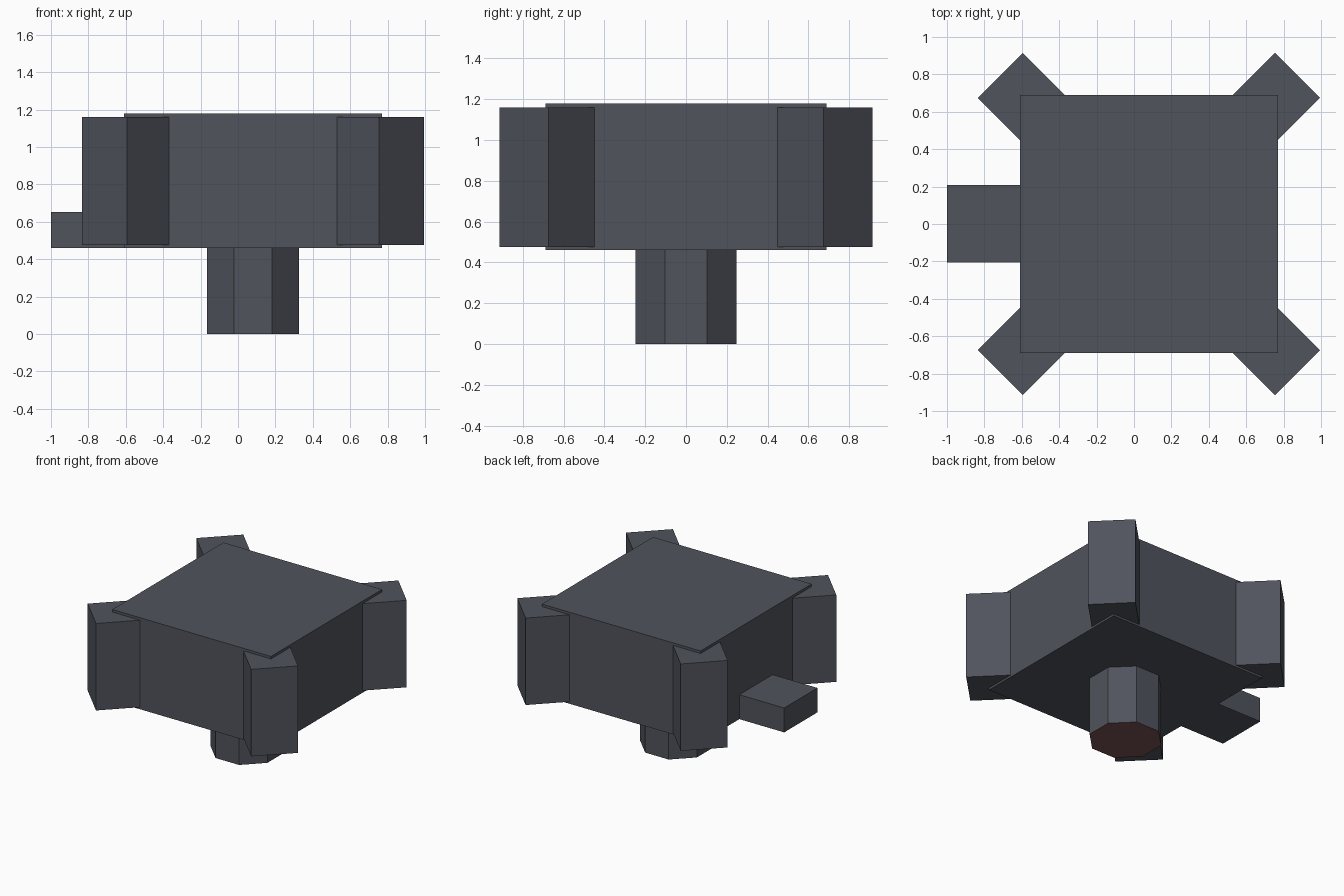
import bpy, bmesh, math
from mathutils import Matrix, Vector

if "Cube" in bpy.data.objects:
    bpy.data.objects.remove(bpy.data.objects["Cube"])


def material(name, rgb):
    m = bpy.data.materials.new(name)
    m.diffuse_color = (*rgb, 1)
    m.use_nodes = True
    m.node_tree.nodes["Principled BSDF"].inputs["Base Color"].default_value = m.diffuse_color
    return m


GREY = material("slate grey", (0.080, 0.088, 0.107))
RED = material("dull red", (0.19, 0.085, 0.085))
CX = 0.08  # centre line of body and stem


def add_object(name, bm, mats):
    me = bpy.data.meshes.new(name)
    bm.to_mesh(me)
    bm.free()
    for m in mats:
        me.materials.append(m)
    ob = bpy.data.objects.new(name, me)
    bpy.context.collection.objects.link(ob)
    return ob


def box(name, lo, hi, pivot=(0, 0, 0), angle=0):
    """Box between two corners, turned about z and moved to the pivot."""
    lo, hi = Vector(lo), Vector(hi)
    bm = bmesh.new()
    bmesh.ops.create_cube(bm, size=1)
    size = hi - lo
    mat = (Matrix.Translation(pivot) @ Matrix.Rotation(angle, 4, 'Z')
           @ Matrix.Translation((lo + hi) / 2)
           @ Matrix.Diagonal((size.x, size.y, size.z, 1)))
    bmesh.ops.transform(bm, matrix=mat, verts=bm.verts)
    return add_object(name, bm, [GREY])


# Main square body
box("body", (-0.61, -0.69, 0.46), (0.77, 0.69, 1.18))

# Diagonal blocks at the four corners
reach = 0.795 * math.sqrt(2)
for i, name in enumerate(("back_right", "back_left", "front_left", "front_right")):
    box("corner_block_" + name, (0.70, -0.17, 0.476), (reach, 0.17, 1.16),
        (CX, 0, 0), math.radians(45 + 90 * i))

# Low tab on the left side
box("side_tab", (-1.0, -0.205, 0.46), (-0.60, 0.208, 0.652))

# Octagonal stem with a red underside
bm = bmesh.new()
r = 0.247 / math.cos(math.pi / 8)
bmesh.ops.create_cone(bm, cap_ends=True, segments=8, radius1=r, radius2=r, depth=0.47,
                      matrix=Matrix.Translation((CX, 0, 0.235))
                      @ Matrix.Rotation(math.pi / 8, 4, 'Z'))
# Keep flat sides facing the axes
if max(v.co.y for v in bm.verts) > 0.255:
    bmesh.ops.rotate(bm, verts=bm.verts, cent=(CX, 0, 0),
                     matrix=Matrix.Rotation(math.pi / 8, 3, 'Z'))
bm.normal_update()
for f in bm.faces:
    f.material_index = 1 if f.normal.z < -0.5 else 0
add_object("stem", bm, [GREY, RED])
